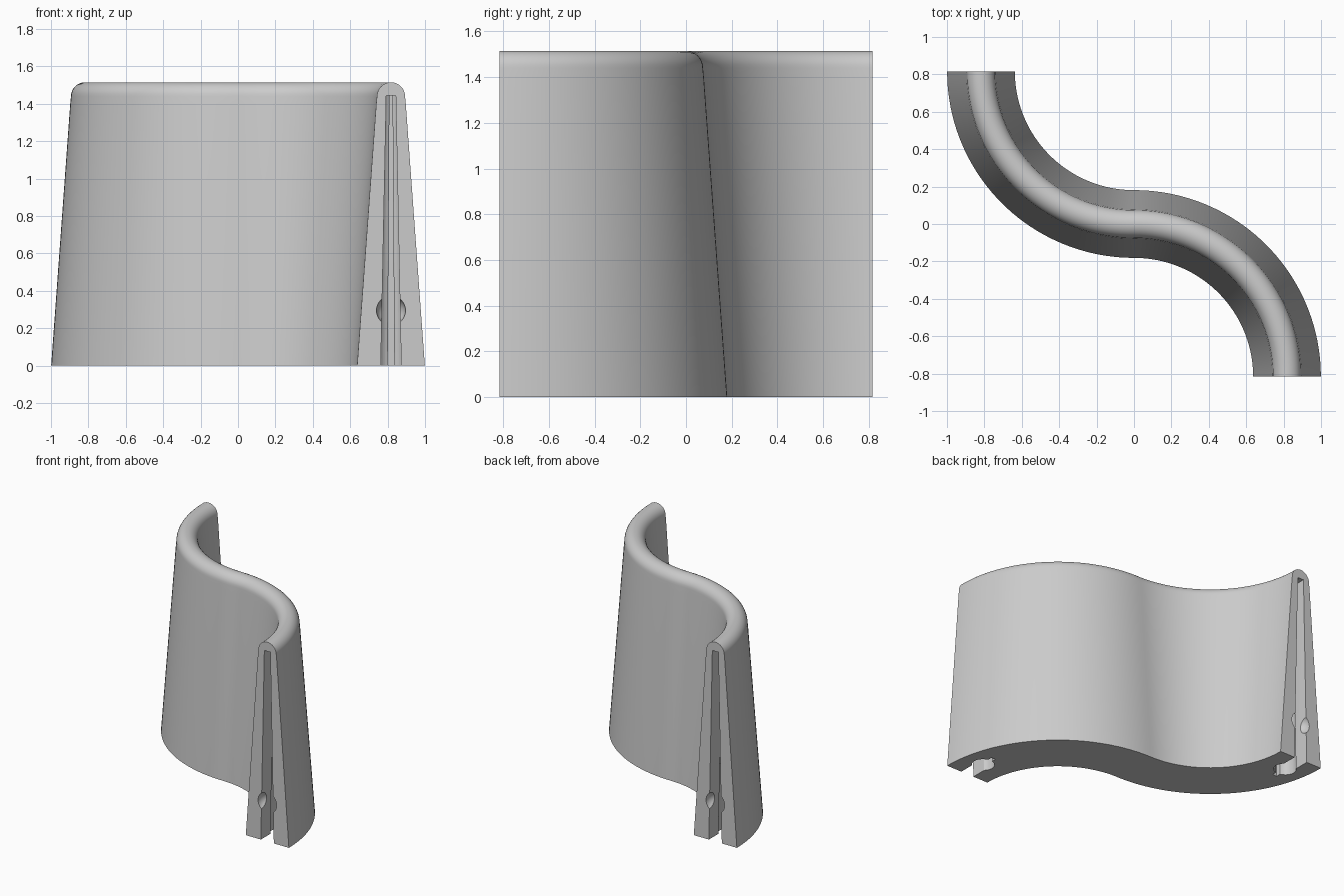
import bpy, bmesh, math
from mathutils import Matrix

cube = bpy.data.objects.get("Cube")
if cube:
    bpy.data.objects.remove(cube, do_unlink=True)

R = 0.818          # radius of each quarter arc of the S path
END = 0.816        # y of the two end faces
HEIGHT = 1.515
HALF_BASE, HALF_TOP = 0.181, 0.075
STEPS = 40

gray = bpy.data.materials.new("plain_gray")
gray.use_nodes = True
color = (0.6, 0.6, 0.6, 1)
gray.diffuse_color = color
gray.node_tree.nodes["Principled BSDF"].inputs["Base Color"].default_value = color


def make_object(name, bm):
    bmesh.ops.recalc_face_normals(bm, faces=bm.faces)
    mesh = bpy.data.meshes.new(name)
    bm.to_mesh(mesh)
    bm.free()
    obj = bpy.data.objects.new(name, mesh)
    mesh.materials.append(gray)
    bpy.context.collection.objects.link(obj)
    return obj


def loft(name, rings):
    """Skin a list of closed rings and cap both ends."""
    bm = bmesh.new()
    loops = [[bm.verts.new(p) for p in ring] for ring in rings]
    n = len(loops[0])
    for a, b in zip(loops, loops[1:]):
        for i in range(n):
            j = (i + 1) % n
            bm.faces.new((a[i], a[j], b[j], b[i]))
    bm.faces.new(loops[0])
    bm.faces.new(loops[-1])
    return make_object(name, bm)


# Tapered cross-section with a rounded top
shoulder = HEIGHT - HALF_TOP
near = HALF_TOP + 0.004
profile = [(-HALF_BASE, 0), (HALF_BASE, 0), (near, shoulder - 0.04)]
for i in range(17):
    a = math.pi * i / 16
    profile.append((HALF_TOP * math.cos(a), shoulder + HALF_TOP * math.sin(a)))
profile.append((-near, shoulder - 0.04))

# S-shaped path from two quarter arcs, as (point, sideways direction)
path = []
for i in range(STEPS + 1):
    a = math.pi + math.pi / 2 * i / STEPS
    path.append((R * math.cos(a), END + END * math.sin(a), math.cos(a), math.sin(a)))
for x, y, nx, ny in reversed(path[:-1]):
    path.append((-x, -y, nx, ny))

wall = loft("curved_wall", [[(x + u * nx, y + u * ny, z) for u, z in profile]
                            for x, y, nx, ny in path])

# Plan of one end slot: wide mouth, round pocket, narrow tail
half = [(0.055, -0.05), (0.055, 0.11)]
for i in range(15):
    a = math.radians(-46 + 120 * i / 14)
    half.append((0.08 * math.cos(a), 0.17 + 0.075 * math.sin(a)))
half += [(0.018, 0.245), (0.018, 0.28)]
plan = half + [(-u, d) for u, d in reversed(half)]


def slot_ring(z, narrow, s):
    return [(s * (R + u * narrow), s * (d - END), z) for u, d in plan]


# Cut a slot and a round detent into each end
cutters = []
for s in (1, -1):
    cutters.append(loft("slot_cutter", [slot_ring(-0.02, 1, s),
                                        slot_ring(1.445, 0.46, s)]))
    bm = bmesh.new()
    bmesh.ops.create_uvsphere(bm, u_segments=32, v_segments=16, radius=0.078,
                              matrix=Matrix.Translation((s * R, -s * END, 0.295)))
    cutters.append(make_object("detent_cutter", bm))

bpy.ops.object.select_all(action='DESELECT')
bpy.context.view_layer.objects.active = wall
wall.select_set(True)
for cutter in cutters:
    cutter.hide_render = True
    mod = wall.modifiers.new("cut", 'BOOLEAN')
    mod.operation = 'DIFFERENCE'
    mod.solver = 'EXACT'
    mod.object = cutter
    bpy.ops.object.modifier_apply(modifier=mod.name)
    bpy.data.objects.remove(cutter, do_unlink=True)

wall.data.materials.clear()
wall.data.materials.append(gray)
bpy.ops.object.shade_smooth_by_angle(angle=math.radians(30))
